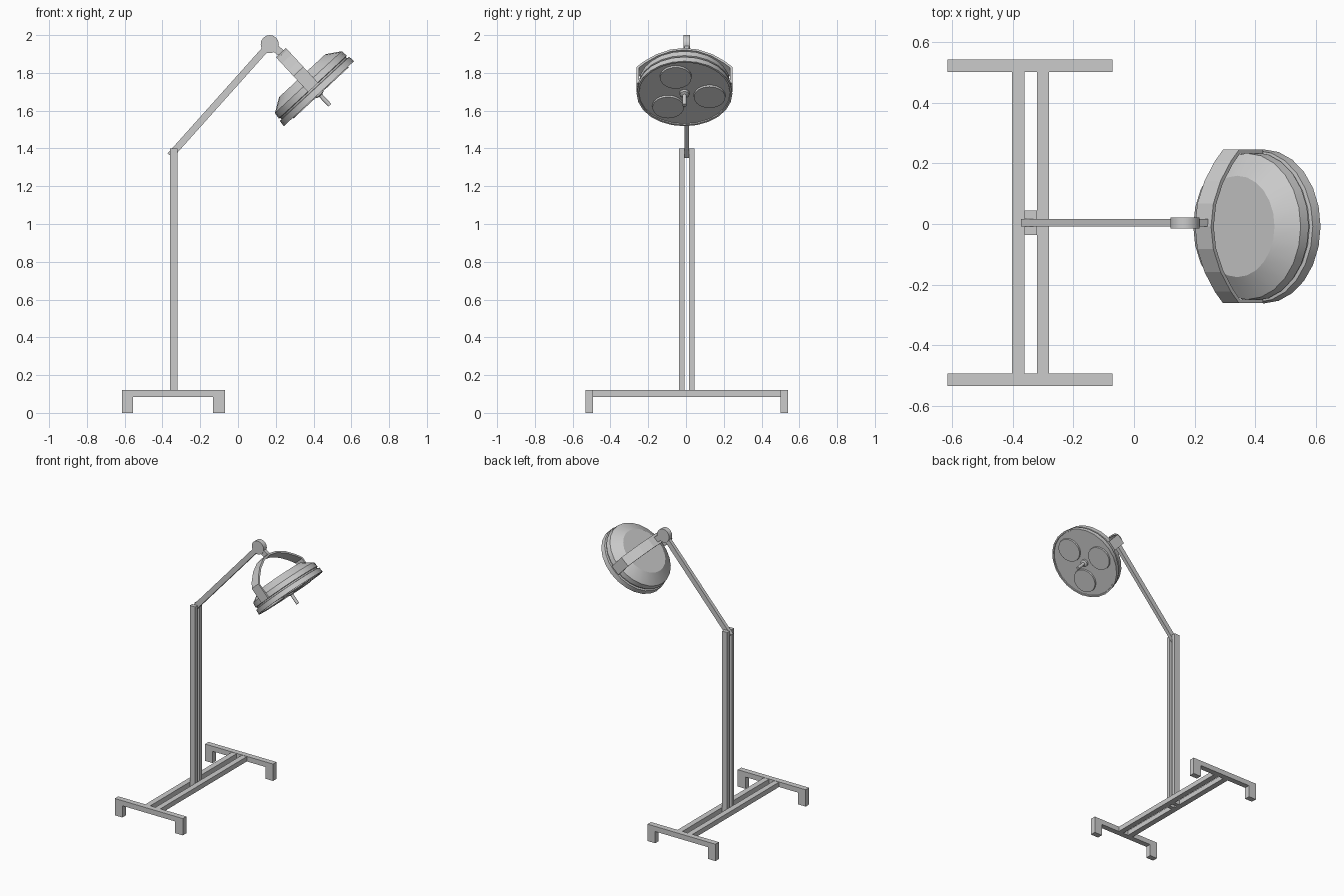
import bpy, bmesh, math
from mathutils import Matrix, Vector

if "Cube" in bpy.data.objects:
    bpy.data.objects.remove(bpy.data.objects["Cube"])

Y0 = 0.004                                   # centre line of the stand
HEAD = Matrix.Translation((0.4285, -0.008, 1.69)) @ Matrix.Rotation(math.radians(-42.8), 4, 'Y')


def make(name, bm, matrix=None, smooth=False):
    bmesh.ops.recalc_face_normals(bm, faces=bm.faces)
    me = bpy.data.meshes.new(name)
    bm.to_mesh(me)
    bm.free()
    ob = bpy.data.objects.new(name, me)
    bpy.context.collection.objects.link(ob)
    if matrix:
        ob.matrix_world = matrix
    if smooth:
        bpy.ops.object.select_all(action='DESELECT')
        ob.select_set(True)
        bpy.context.view_layer.objects.active = ob
        bpy.ops.object.shade_smooth_by_angle(angle=math.radians(28))
    return ob


def box(name, x, y, z):
    bm = bmesh.new()
    bmesh.ops.create_cube(bm, size=1)
    for v in bm.verts:
        v.co = [(a[0] + a[1]) / 2 + c * (a[1] - a[0]) for a, c in zip((x, y, z), v.co)]
    return make(name, bm)


def prism(name, pts, to3d, depth):
    """Extrude a flat outline along a depth vector."""
    bm = bmesh.new()
    f = bm.faces.new([bm.verts.new(to3d(*p)) for p in pts])
    r = bmesh.ops.extrude_face_region(bm, geom=[f])
    bmesh.ops.translate(bm, vec=depth, verts=[v for v in r['geom'] if isinstance(v, bmesh.types.BMVert)])
    return bm


def beam(name, a, b, thick, width):
    """Rectangular bar between two points in the xz plane."""
    a, b = Vector(a), Vector(b)
    d = (b - a).normalized()
    n = Vector((-d.y, d.x)) * thick / 2
    pts = [a + n, b + n, b - n, a - n]
    return make(name, prism(name, pts, lambda x, z: (x, Y0 - width / 2, z), (0, width, 0)))


def lathe(name, profile, steps, matrix):
    bm = bmesh.new()
    vs = [bm.verts.new((r, 0, z)) for r, z in profile]
    es = [bm.edges.new(p) for p in zip(vs, vs[1:])]
    bmesh.ops.spin(bm, geom=vs + es, cent=(0, 0, 0), axis=(0, 0, 1),
                   angle=math.tau, steps=steps, use_duplicate=False)
    bmesh.ops.remove_doubles(bm, verts=bm.verts, dist=1e-5)
    return make(name, bm, matrix, smooth=True)


# Base: side rails with downturned feet, and two crossbars
rail = [(-.615, 0), (-.555, 0), (-.555, .085), (-.132, .085), (-.132, 0),
        (-.07, 0), (-.07, .122), (-.615, .122)]
for side, y in (("front", -.537), ("back", .497)):
    make(side + "_foot_rail", prism("rail", rail, lambda x, z: (x, Y0 + y, z), (0, .04, 0)))
for side, x in (("left", -.401), ("right", -.32)):
    box(side + "_crossbar", (x, x + .04), (Y0 - .497, Y0 + .497), (.085, .12))

# Twin posts
for side, s in (("front", -1), ("back", 1)):
    y = sorted((Y0 + s * .013, Y0 + s * .04))
    box(side + "_post", (-.361, -.32), y, (.085, 1.4))

# Arm, pivot disc and the neck to the yoke
beam("arm", (-.359, 1.362), (.15, 1.931), .036, .026)
lathe("pivot_disc", [(0, -.018), (.048, -.018), (.048, .018), (0, .018)], 16,
      Matrix.Translation((.168, Y0, 1.952)) @ Matrix.Rotation(math.pi / 2, 4, 'X'))
beam("neck", (.175, 1.947), (.232, 1.903), .04, .026)

# Yoke band arching over the lamp head
half = [(.253, .045), (.253, .16), (.215, .2), (.15, .25), (.075, .285)]
half_in = [(.241, .045), (.241, .155), (.206, .19), (.144, .238), (.072, .272)]
outer = half + [(0, .296)] + [(-y, z) for y, z in reversed(half)]
inner = half_in + [(0, .283)] + [(-y, z) for y, z in reversed(half_in)]
make("yoke", prism("yoke", outer + inner[::-1], lambda y, z: (-.036, y, z), (.072, 0, 0)), HEAD)

# Lamp head: flat-topped dome, groove, rim and recessed face
lathe("lamp_head", [(0, .13), (.167, .13), (.241, .083), (.245, .048), (.237, .045), (.237, .036),
                    (.25, .034), (.2535, 0), (.243, 0), (.241, .006), (0, .006)], 24, HEAD)

# Three lenses on the face
for i in range(3):
    a = math.radians(-10 + 120 * i)
    lathe(f"lens_{i + 1}", [(0, .01), (.085, .01), (.083, -.005), (0, -.005)], 24,
          HEAD @ Matrix.Translation((.135 * math.sin(a), .135 * math.cos(a), 0)))

# Centre handle with a wider collar
lathe("handle", [(0, .01), (.026, .01), (.026, -.008), (.011, -.014),
                 (.011, -.084), (0, -.084)], 12, HEAD)
